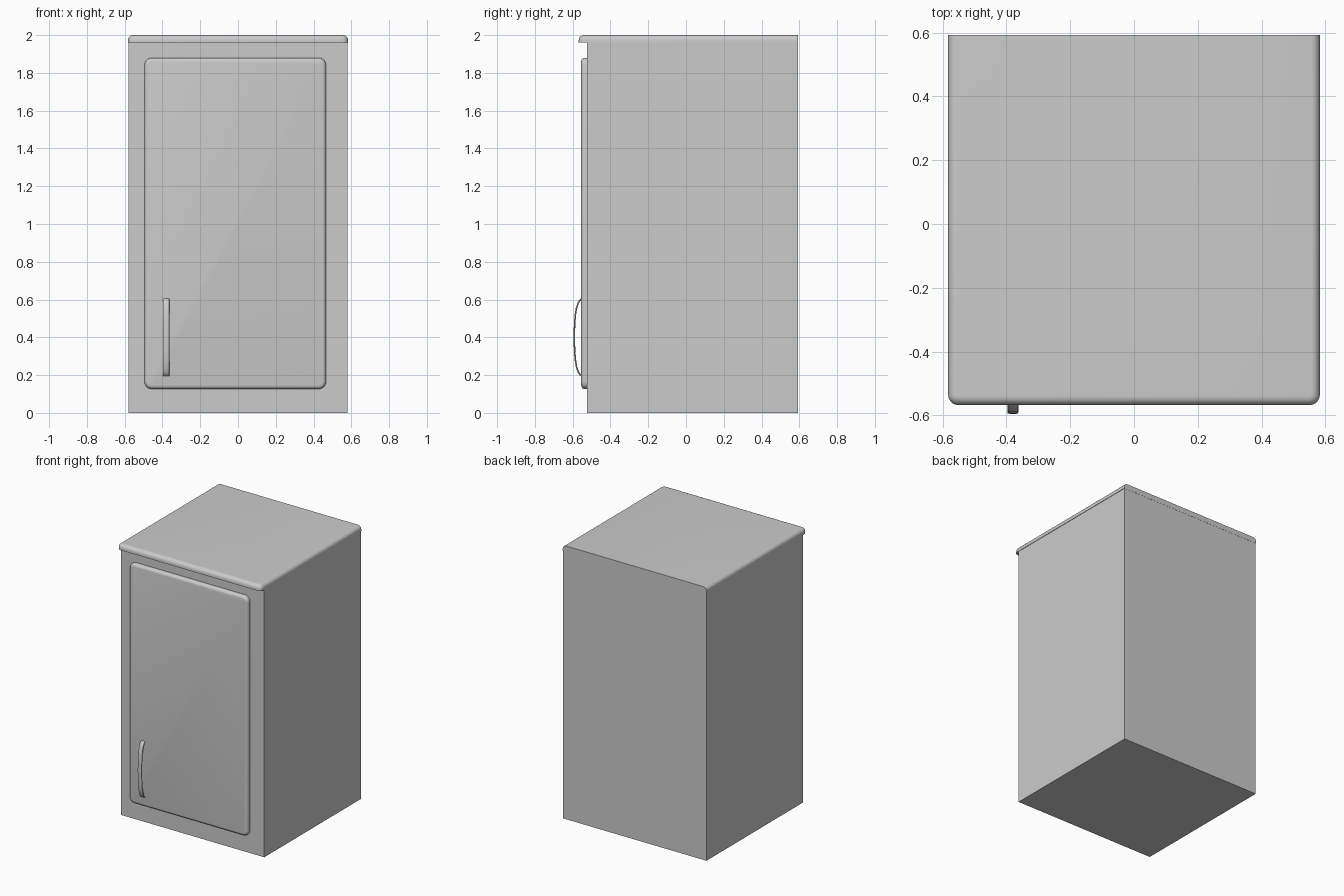
import bpy, bmesh, math

if "Cube" in bpy.data.objects:
    bpy.data.objects.remove(bpy.data.objects["Cube"])


def finish(name, bm, smooth=True):
    bmesh.ops.recalc_face_normals(bm, faces=bm.faces)
    me = bpy.data.meshes.new(name)
    bm.to_mesh(me)
    bm.free()
    ob = bpy.data.objects.new(name, me)
    bpy.context.collection.objects.link(ob)
    if smooth:
        bpy.ops.object.select_all(action='DESELECT')
        ob.select_set(True)
        bpy.context.view_layer.objects.active = ob
        bpy.ops.object.shade_smooth_by_angle(angle=math.radians(35))
    return ob


def box(lo, hi):
    bm = bmesh.new()
    bmesh.ops.create_cube(bm, size=1)
    for v in bm.verts:
        v.co = [l + (c + 0.5) * (h - l) for l, h, c in zip(lo, hi, v.co)]
    return bm


def bevel(bm, test, width, segments):
    edges = [e for e in bm.edges if test(e.verts[0].co, e.verts[1].co)]
    bmesh.ops.bevel(bm, geom=edges, offset=width, segments=segments,
                    profile=0.5, affect='EDGES')


def both(axis, value):
    return lambda a, b: abs(a[axis] - value) < 1e-5 and abs(b[axis] - value) < 1e-5


# Cabinet carcass
finish("cabinet_body", box((-0.58, -0.525, 0), (0.58, 0.592, 1.96)), smooth=False)

# Worktop: rounded front corners, rounded front and side upper edges, flat back
front, back, top = -0.568, 0.593, 2.0
bm = box((-0.583, front, 1.96), (0.583, back, top))
bevel(bm, lambda a, b: both(1, front)(a, b) and abs(a.z - b.z) > 0.01, 0.032, 5)
bevel(bm, lambda a, b: both(2, top)(a, b) and not both(1, back)(a, b), 0.027, 5)
finish("worktop", bm)

# Door: rounded corners and softened front rim
face = -0.555
bm = box((-0.495, face, 0.126), (0.466, -0.524, 1.88))
bevel(bm, lambda a, b: abs(a.y - b.y) > 0.01, 0.04, 6)
bevel(bm, both(1, face), 0.02, 4)
finish("door", bm)

# Handle: bowed bar, half profile (y, z offset from centre) mirrored vertically
half = [(-0.550, 0.204), (-0.560, 0.198), (-0.570, 0.184), (-0.579, 0.158),
        (-0.586, 0.118), (-0.590, 0.062)]
path = half + [(-0.5915, 0.0)] + [(y, -z) for y, z in reversed(half)]
x0, w, t, n = -0.38, 0.017, 0.004, 12
bm = bmesh.new()
rings = []
for i, (y, z) in enumerate(path):
    (ya, za), (yb, zb) = path[max(i - 1, 0)], path[min(i + 1, len(path) - 1)]
    length = math.hypot(yb - ya, zb - za)
    ny, nz = (zb - za) / length, -(yb - ya) / length
    ring = []
    for k in range(n):
        a = 2 * math.pi * k / n
        c, s = math.cos(a), math.sin(a)
        d = t * math.copysign(abs(s) ** 0.6, s)
        u = w * math.copysign(abs(c) ** 0.5, c)
        ring.append(bm.verts.new((x0 + u, y + ny * d, 0.4 + z + nz * d)))
    rings.append(ring)
for r, q in zip(rings, rings[1:]):
    for k in range(n):
        bm.faces.new((r[k], r[(k + 1) % n], q[(k + 1) % n], q[k]))
bm.faces.new(rings[0])
bm.faces.new(rings[-1])
finish("door_handle", bm)
